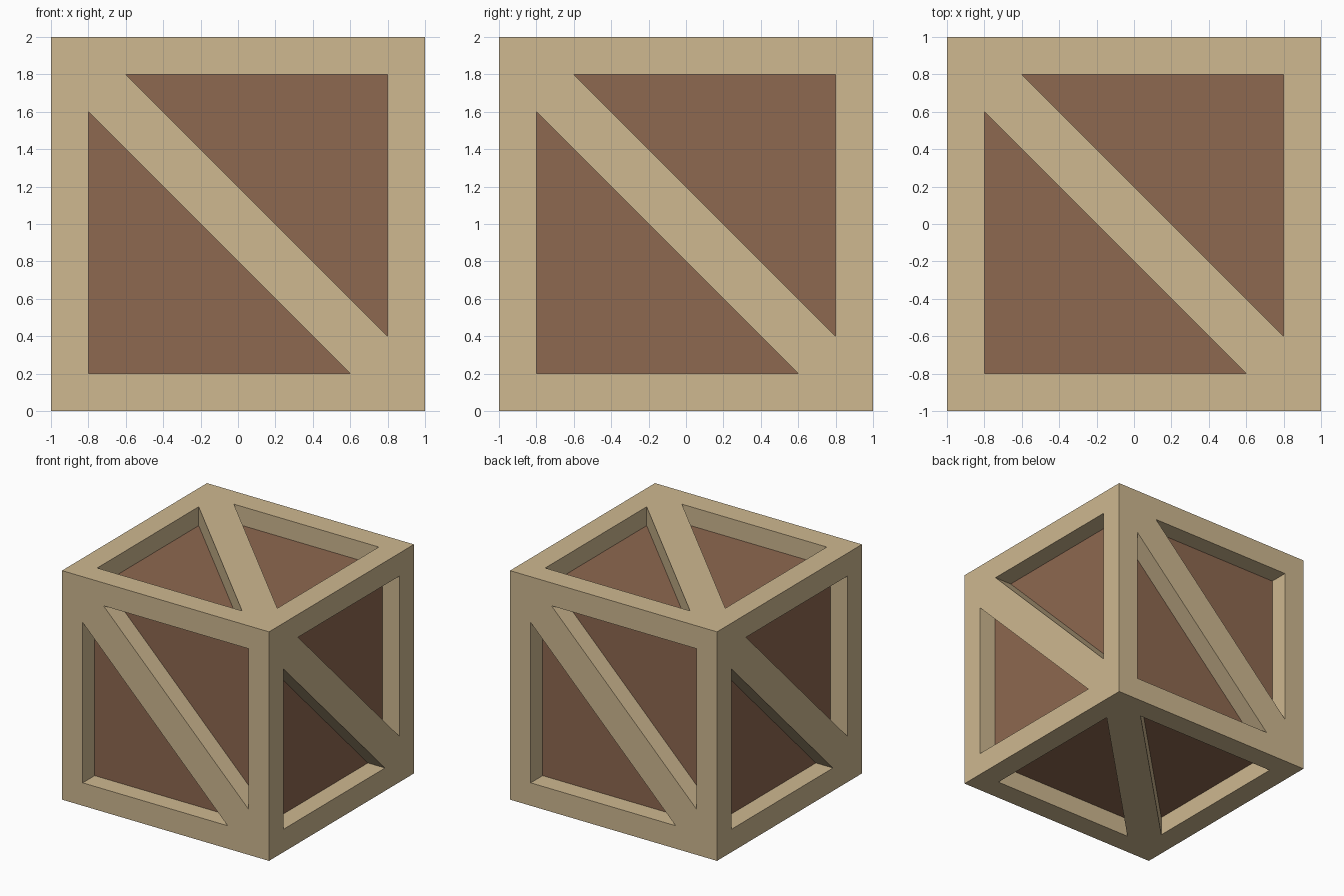
import bpy, bmesh
from math import radians
from mathutils import Matrix

if "Cube" in bpy.data.objects:
    bpy.data.objects.remove(bpy.data.objects["Cube"])

BAR = 0.2       # frame width
DEPTH = 0.165   # how far the panels sit back
CENTRE = Matrix.Translation((0, 0, 1))


def add_object(name, bm, colour):
    bmesh.ops.remove_doubles(bm, verts=bm.verts, dist=1e-4)
    bmesh.ops.recalc_face_normals(bm, faces=bm.faces)
    mesh = bpy.data.meshes.new(name)
    bm.to_mesh(mesh)
    bm.free()
    mat = bpy.data.materials.new(name)
    mat.diffuse_color = (*colour, 1)
    mat.use_nodes = True
    mat.node_tree.nodes["Principled BSDF"].inputs["Base Color"].default_value = mat.diffuse_color
    mesh.materials.append(mat)
    bpy.context.collection.objects.link(bpy.data.objects.new(name, mesh))


# Outline of one side: rails, diagonal brace and triangular opening
a, b = 1 - BAR, 1 - 2 * BAR
TOP_RAIL = [(-1, 1), (1, 1), (a, a), (-b, a), (-a, a)]
RIGHT_RAIL = [(1, 1), (1, -1), (a, -a), (a, -b), (a, a)]
BRACE = [(-a, a), (-a, b), (b, -a), (a, -a), (a, -b), (-b, a)]
OPENING = [(-b, a), (a, a), (a, -b)]


def add_side(bm, rotation):
    def face(points):
        bm.faces.new([bm.verts.new(CENTRE @ rotation @ Matrix.Translation(p).translation)
                      for p in points])

    face([(x, -1, z) for x, z in BRACE])
    for s in (1, -1):  # the two halves are half-turn copies
        for rail in (TOP_RAIL, RIGHT_RAIL):
            face([(s * x, -1, s * z) for x, z in rail])
        # walls of the opening, down to the panel
        for (x0, z0), (x1, z1) in zip(OPENING, OPENING[1:] + OPENING[:1]):
            face([(s * x0, -1, s * z0), (s * x1, -1, s * z1),
                  (s * x1, DEPTH - 1, s * z1), (s * x0, DEPTH - 1, s * z0)])


# Frame with diagonal braces, the same side turned onto all six faces
bm = bmesh.new()
for i in range(4):
    add_side(bm, Matrix.Rotation(radians(90 * i), 4, 'Z'))
for angle in (-90, 90):
    add_side(bm, Matrix.Rotation(radians(angle), 4, 'X'))
add_object("frame_and_braces", bm, (0.62, 0.48, 0.28))

# Dark panels: inner box showing through the openings
bm = bmesh.new()
bmesh.ops.create_cube(bm, size=2 * (1 - DEPTH), matrix=CENTRE)
add_object("panels", bm, (0.27, 0.138, 0.08))
